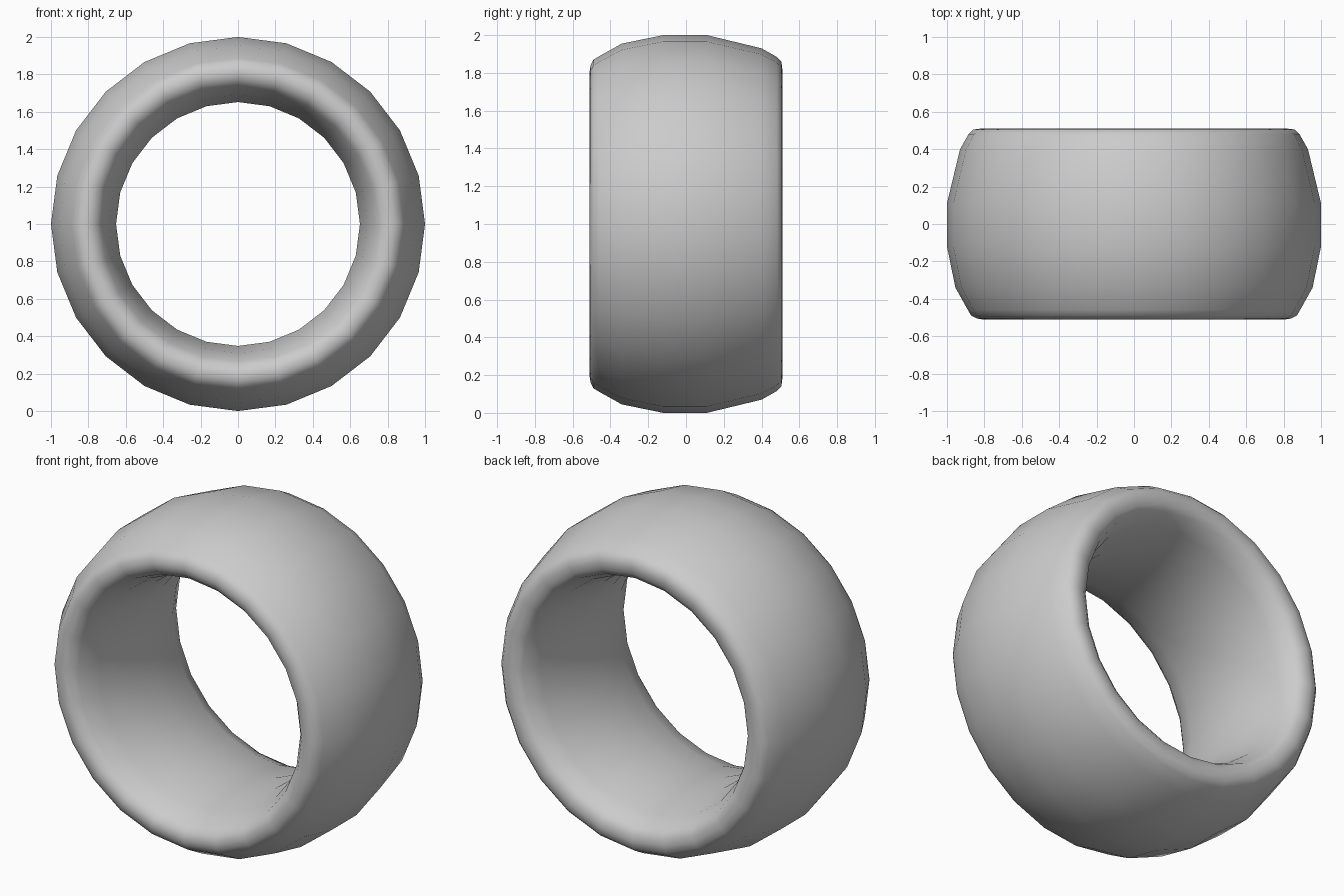
import bpy, bmesh, math

if "Cube" in bpy.data.objects:
    bpy.data.objects.remove(bpy.data.objects["Cube"])

# Cross-section of the band: (y, radius), closed loop
profile = [
    (-0.12, 1.0), (0.11, 1.0), (0.40, 0.93), (0.48, 0.885), (0.505, 0.86),
    (0.51, 0.82), (0.505, 0.78), (0.48, 0.745), (0.38, 0.70), (0.11, 0.652),
    (-0.12, 0.652), (-0.34, 0.69), (-0.46, 0.735), (-0.50, 0.77),
    (-0.51, 0.81), (-0.505, 0.84), (-0.49, 0.87), (-0.46, 0.888), (-0.34, 0.955),
]
SEGMENTS = 24

# Revolve the cross-section around the y axis
bm = bmesh.new()
rings = []
for i in range(SEGMENTS):
    a = 2 * math.pi * i / SEGMENTS
    rings.append([bm.verts.new((r * math.sin(a), y, 1 + r * math.cos(a)))
                  for y, r in profile])
n = len(profile)
for i in range(SEGMENTS):
    p, q = rings[i], rings[(i + 1) % SEGMENTS]
    for j in range(n):
        k = (j + 1) % n
        bm.faces.new((p[j], p[k], q[k], q[j]))
bmesh.ops.recalc_face_normals(bm, faces=bm.faces)

# Smooth-shaded ring band
mesh = bpy.data.meshes.new("ring_band")
bm.to_mesh(mesh)
bm.free()
mesh.shade_smooth()
ring = bpy.data.objects.new("ring_band", mesh)
bpy.context.collection.objects.link(ring)
